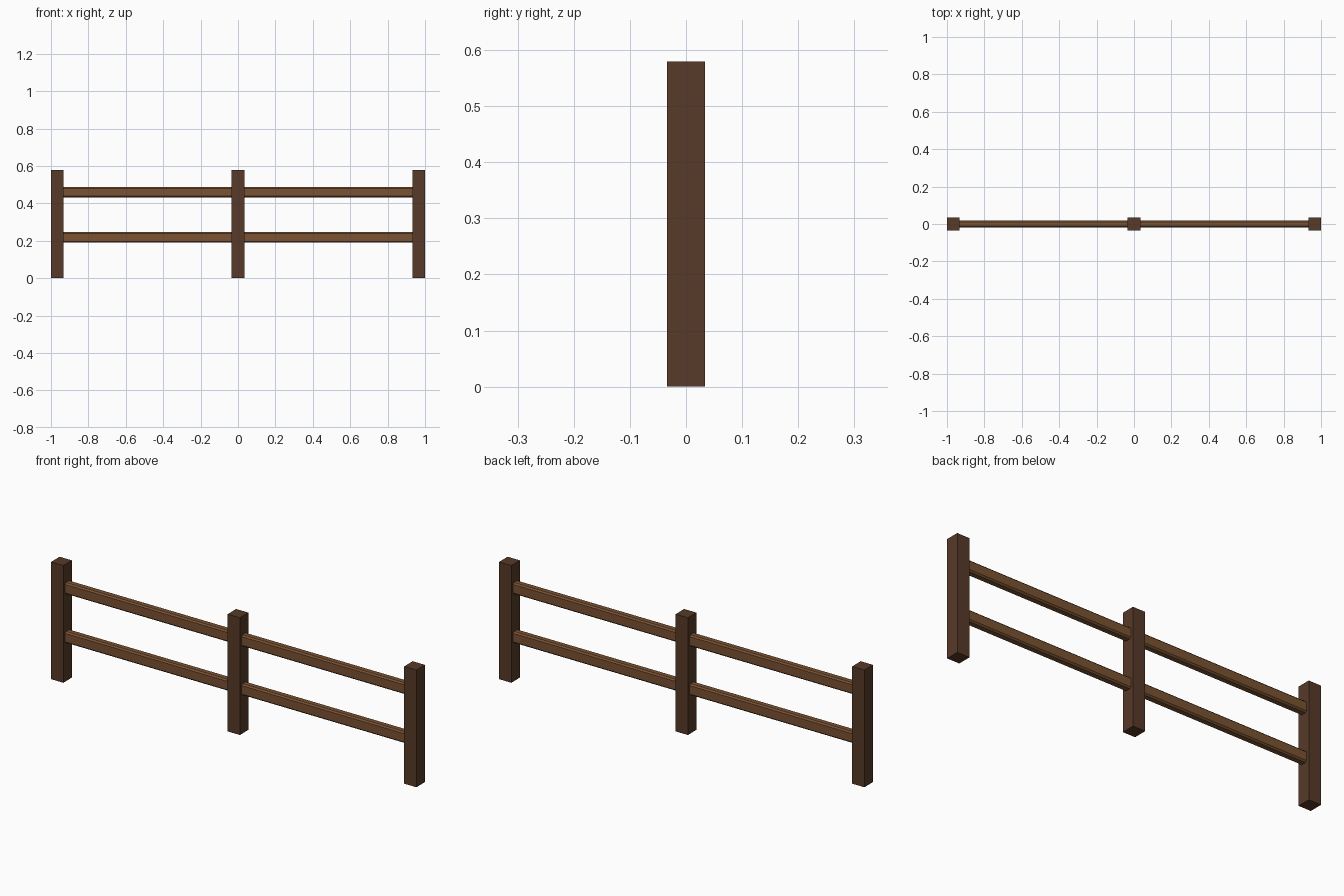
import bpy
import bmesh
from mathutils import Matrix

if "Cube" in bpy.data.objects:
    bpy.data.objects.remove(bpy.data.objects["Cube"])


def material(name, rgb):
    m = bpy.data.materials.new(name)
    m.diffuse_color = (*rgb, 1)
    m.use_nodes = True
    m.node_tree.nodes["Principled BSDF"].inputs["Base Color"].default_value = m.diffuse_color
    return m


def box(name, size, center, mat, chamfer=0):
    """Box, optionally with its lengthwise (x) edges chamfered."""
    bm = bmesh.new()
    bmesh.ops.create_cube(bm, size=1, matrix=Matrix.Diagonal((*size, 1)))
    if chamfer:
        edges = [e for e in bm.edges
                 if abs(e.verts[0].co.x - e.verts[1].co.x) > 1e-4]
        bmesh.ops.bevel(bm, geom=edges, offset=chamfer, segments=1,
                        affect='EDGES')
    mesh = bpy.data.meshes.new(name)
    bm.to_mesh(mesh)
    bm.free()
    mesh.materials.append(mat)
    obj = bpy.data.objects.new(name, mesh)
    obj.location = center
    bpy.context.collection.objects.link(obj)
    return obj


post_wood = material("post_wood", (0.095, 0.042, 0.021))
rail_wood = material("rail_wood", (0.195, 0.084, 0.032))

POST_W, POST_H = 0.067, 0.58
END_X = 1 - POST_W / 2

# Upright posts
for name, x in (("left_post", -END_X), ("middle_post", 0), ("right_post", END_X)):
    box(name, (POST_W, POST_W, POST_H), (x, 0, POST_H / 2), post_wood)

# Horizontal rails, running into the end posts
for name, z in (("lower_rail", 0.218), ("upper_rail", 0.46)):
    box(name, (2 * END_X, 0.038, 0.056), (0, 0, z), rail_wood, chamfer=0.007)
